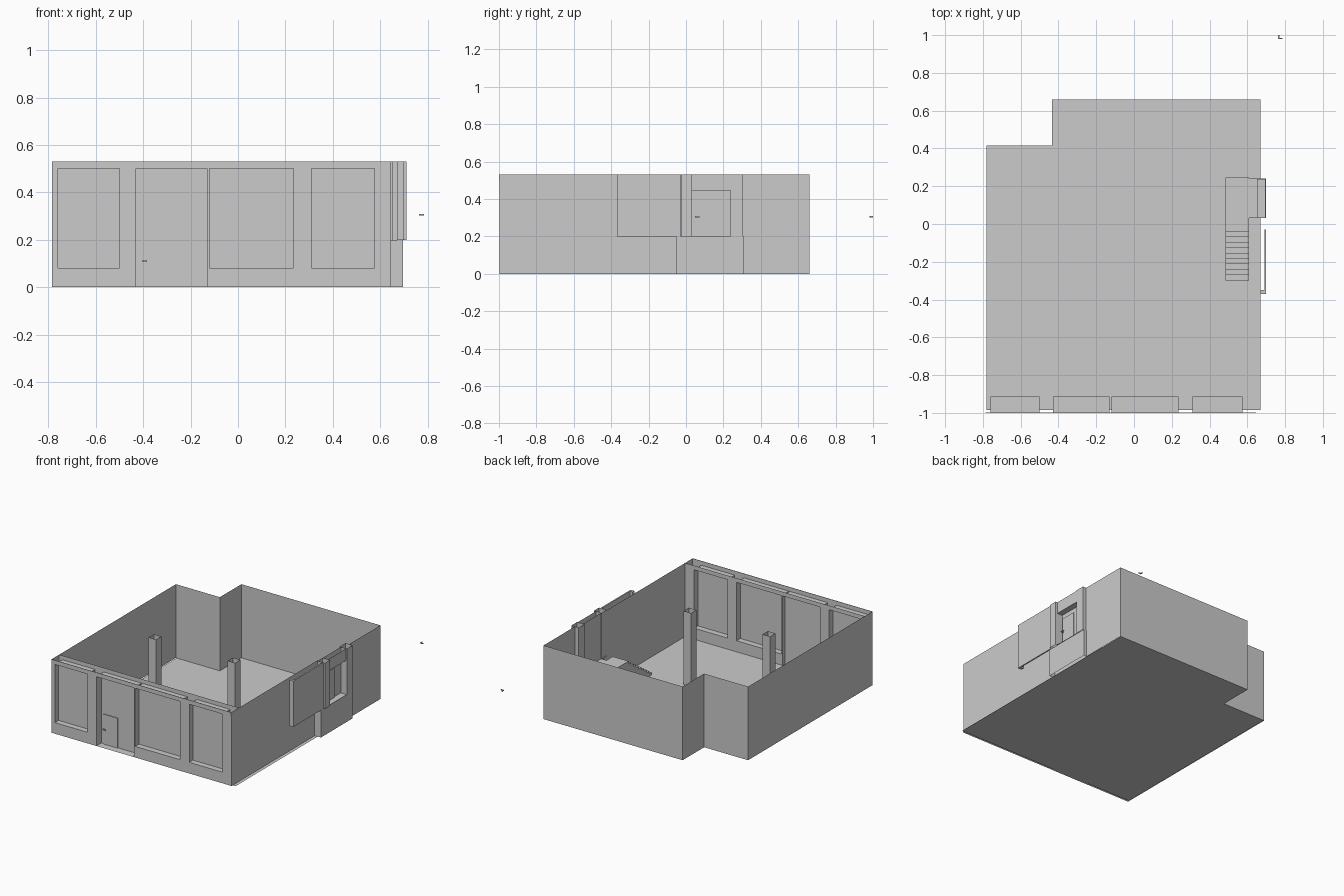
import bpy, bmesh

if "Cube" in bpy.data.objects:
    bpy.data.objects.remove(bpy.data.objects["Cube"])

H = 0.53               # wall height
ZL = 0.2               # landing level
YF, YI = -0.997, -0.912  # outer and inner facade planes
YG = -0.955            # window panes sit mid-depth
XL, XW = -0.785, 0.646   # facade ends, front part of right wall


def sheet(name, faces):
    """Object made of flat polygons, welded where they meet."""
    bm = bmesh.new()
    for f in faces:
        bm.faces.new([bm.verts.new(p) for p in f])
    bmesh.ops.remove_doubles(bm, verts=bm.verts, dist=1e-4)
    me = bpy.data.meshes.new(name)
    bm.to_mesh(me)
    bm.free()
    ob = bpy.data.objects.new(name, me)
    bpy.context.collection.objects.link(ob)
    return ob


def walls(path, z0=0.0, z1=H):
    """Upright quads along a plan polyline."""
    return [[(a[0], a[1], z0), (b[0], b[1], z0), (b[0], b[1], z1), (a[0], a[1], z1)]
            for a, b in zip(path, path[1:])]


def flat(x0, x1, y0, y1, z):
    return [(x0, y0, z), (x1, y0, z), (x1, y1, z), (x0, y1, z)]


def tube(name, x0, x1, y0, y1, z0, z1):
    """Square tube open at both ends."""
    return sheet(name, walls([(x0, y0), (x1, y0), (x1, y1), (x0, y1), (x0, y0)], z0, z1))


def box(name, x0, x1, y0, y1, z0, z1):
    path = [(x0, y0), (x1, y0), (x1, y1), (x0, y1), (x0, y0)]
    return sheet(name, walls(path, z0, z1) + [flat(x0, x1, y0, y1, z0), flat(x0, x1, y0, y1, z1)])


# Floor
sheet("floor", [[(-0.78, -0.985, 0), (0.67, -0.985, 0), (0.67, 0.66, 0),
                 (-0.435, 0.66, 0), (-0.435, 0.415, 0), (-0.78, 0.415, 0)]])

# Left and back walls, with the notch in the back left corner
sheet("left_and_back_walls", walls([(XL, YF), (XL, 0.415), (-0.435, 0.415),
                                    (-0.435, 0.66), (0.672, 0.66)]))

# Right wall, open above the landing for the side entrance
sheet("right_wall",
      walls([(XW, YF), (XW, -0.02)])
      + walls([(0.672, 0.3), (0.672, 0.66)])
      + walls([(XW, -0.02), (XW, 0.3), (0.672, 0.3)], 0, ZL))

# Facade: hollow wall of two skins pierced by three windows and a door bay
bays = [(-0.76, -0.50, 0.08), (-0.43, -0.13, 0.0), (-0.12, 0.235, 0.08), (0.31, 0.575, 0.08)]
ZT = 0.5


def pierced_skin(name, y):
    faces, x = [], XL
    for x0, x1, z0 in bays:
        faces += walls([(x, y), (x0, y)]) + walls([(x0, y), (x1, y)], ZT, H)
        if z0:
            faces += walls([(x0, y), (x1, y)], 0, z0)
        x = x1
    return sheet(name, faces + walls([(x, y), (XW, y)]))


pierced_skin("facade_outer", YF)
pierced_skin("facade_inner", YI)
for i, (x0, x1, z0) in enumerate(bays):
    # Reveal around the opening, plus the pane inside it
    sheet(f"reveal_{i}", walls([(x0, YF), (x0, YI)], z0, ZT) + walls([(x1, YF), (x1, YI)], z0, ZT)
          + [flat(x0, x1, YF, YI, z0), flat(x0, x1, YF, YI, ZT)])
    yp = YG if z0 else -0.94
    sheet(f"pane_{i}", walls([(x0, yp), (x1, yp)], z0, ZT))
box("facade_top_strip", XL, XW, -1.0, YF, ZT, H)

# Inner columns
for i, cx in enumerate((-0.43, 0.20)):
    tube(f"column_{i}", cx - 0.03, cx + 0.03, -0.36, -0.30, 0, H)

# Staircase: stepped profile swept across its width
N, y0, y1 = 10, -0.30, -0.01
dy, dz = (y1 - y0) / N, ZL / N
prof = [(y0, 0)]
for i in range(N):
    prof += [(y0 + i * dy, (i + 1) * dz), (y0 + (i + 1) * dy, (i + 1) * dz)]
prof += [(0.245, ZL)]
XA, XB = 0.485, 0.61
steps = [[(XA, a[0], a[1]), (XB, a[0], a[1]), (XB, b[0], b[1]), (XA, b[0], b[1])]
         for a, b in zip(prof, prof[1:])]
for sx in (XA, XB):
    steps.append([(sx, a, b) for a, b in prof] + [(sx, 0.245, 0)])
steps += walls([(XA, 0.245), (XB, 0.245)], 0, ZL)
sheet("stairs", steps)

# Landing through the side entrance
sheet("landing", [flat(XB, 0.70, 0.033, 0.24, ZL)])

# Side entrance: base below, two posts, back wall and transom
sheet("entrance_base", walls([(XW, -0.05), (0.695, -0.05), (0.695, 0.31), (0.672, 0.31)], 0, ZL))
tube("entrance_post_front", 0.65, 0.71, -0.025, 0.033, ZL, H)
tube("entrance_post_back", 0.642, 0.70, 0.238, 0.305, ZL, H)
sheet("entrance_back", walls([(0.652, 0.033), (0.652, 0.238)], ZL, H))
sheet("entrance_transom", walls([(0.695, 0.033), (0.695, 0.238)], 0.445, H)
      + [flat(0.652, 0.695, 0.033, 0.238, 0.445)])

# Outer side panel with its end jamb
box("side_panel", 0.69, 0.70, -0.35, -0.03, ZL, H)
box("side_panel_jamb", 0.67, 0.70, -0.37, -0.35, ZL, H)

# Doors
box("front_door", -0.41, -0.297, -0.946, -0.94, 0, 0.215)
box("side_door", 0.652, 0.658, 0.04, 0.157, ZL, 0.412)


def handle(name, cx, cy, cz, along_y=False):
    """Small lever handle: stem plus lever."""
    s, l = 0.003, 0.011
    if along_y:
        box(name + "_stem", cx - 0.01, cx + 0.008, cy - l, cy - l + 2 * s, cz - s, cz + s)
        box(name + "_lever", cx + 0.004, cx + 0.01, cy - l, cy + l, cz - s, cz + s)
    else:
        box(name + "_stem", cx - l, cx - l + 2 * s, cy - 0.008, cy + 0.01, cz - s, cz + s)
        box(name + "_lever", cx - l, cx + l, cy - 0.01, cy - 0.004, cz - s, cz + s)


handle("front_door_handle", -0.395, -0.952, 0.11)
handle("side_door_handle", 0.665, 0.06, 0.305, True)
# Loose handle standing apart behind the building
handle("loose_handle", 0.774, 0.99, 0.305)
